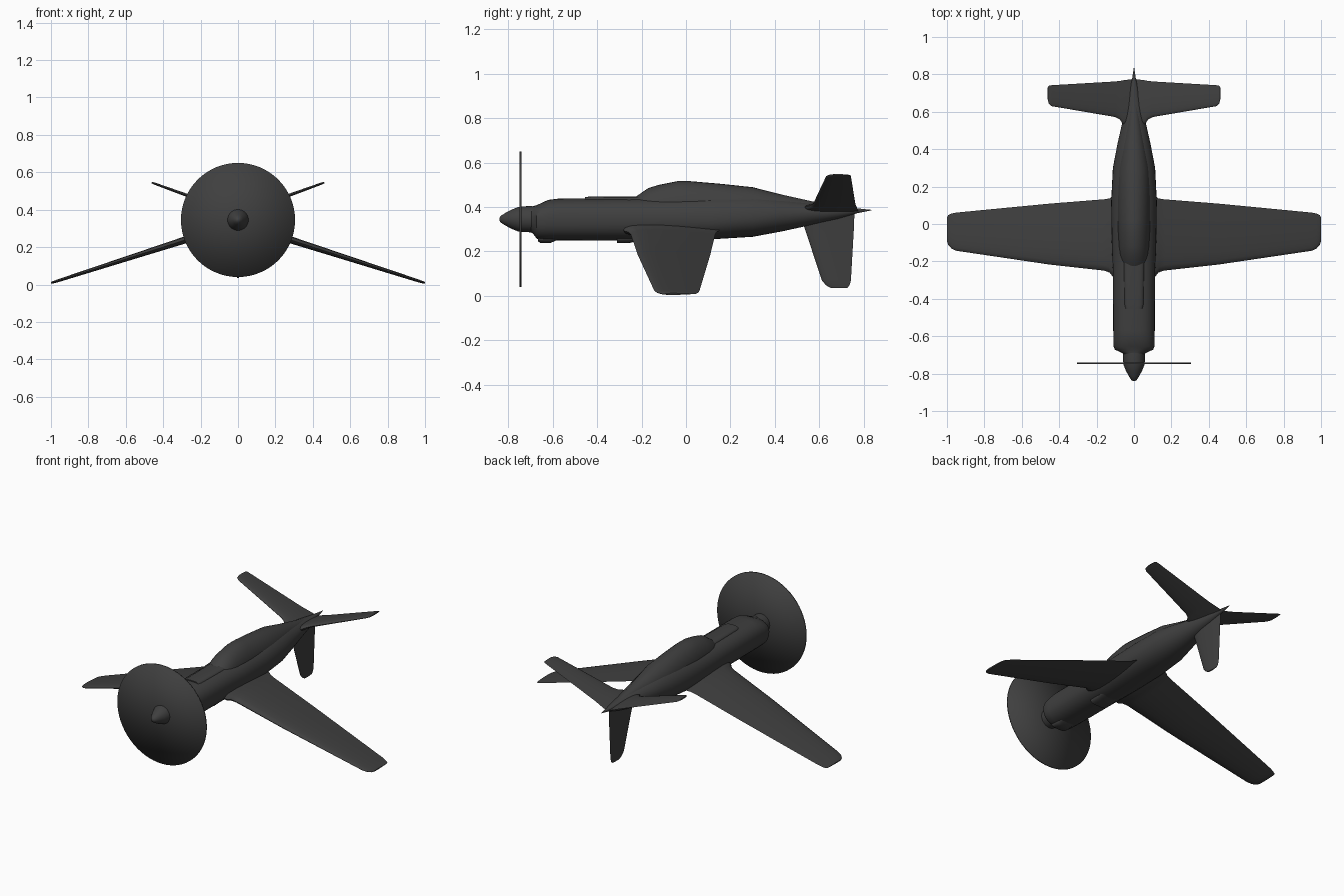
import bpy, bmesh, math
from mathutils import Vector

paint = bpy.data.materials.new("dark_grey")
paint.diffuse_color = (0.05, 0.05, 0.05, 1)


def loft(name, rings, mirror=False, angle=40):
    """Skin a list of equal-length closed rings and cap both ends."""
    bm = bmesh.new()
    vs = [[bm.verts.new(p) for p in r] for r in rings]
    n = len(vs[0])
    for a, b in zip(vs, vs[1:]):
        for i in range(n):
            j = (i + 1) % n
            bm.faces.new((a[i], a[j], b[j], b[i]))
    bm.faces.new(vs[0])
    bm.faces.new(vs[-1])
    bmesh.ops.recalc_face_normals(bm, faces=bm.faces)
    me = bpy.data.meshes.new(name)
    bm.to_mesh(me)
    bm.free()
    me.materials.append(paint)
    ob = bpy.data.objects.new(name, me)
    bpy.context.collection.objects.link(ob)
    bpy.ops.object.select_all(action='DESELECT')
    ob.select_set(True)
    bpy.context.view_layer.objects.active = ob
    bpy.ops.object.shade_smooth_by_angle(angle=math.radians(angle))
    if mirror:
        ob.modifiers.new("mirror", 'MIRROR')
    return ob


def oval(y, hw, zb, zt, zm=None, e=1.0, n=32):
    """Rounded section with separate lower and upper heights; e < 1 is boxier."""
    zm = (zb + zt) / 2 if zm is None else zm
    pts = []
    for i in range(n):
        a = 2 * math.pi * i / n
        c, s = math.cos(a), math.sin(a)
        x = hw * math.copysign(abs(c) ** e, c)
        h = (zt - zm) if s > 0 else (zm - zb)
        pts.append((x, y, zm + h * math.copysign(abs(s) ** e, s)))
    return pts


def foil(p, normal, lead, trail, thick):
    """Symmetric aerofoil section through p (x, z), thickened along normal."""
    us = (0.02, 0.08, 0.2, 0.4, 0.6, 0.8)
    def pt(u, side):
        t = 2.6 * (math.sqrt(u) - u) * 0.75 + 0.25 * u * (1 - u)
        d = Vector(normal).normalized() * (side * thick / 2 * t * 1.9)
        return (p[0] + d.x, lead + u * (trail - lead), p[1] + d.y)
    return [pt(0, 1)] + [pt(u, 1) for u in us] + [pt(1, 1)] + [pt(u, -1) for u in reversed(us)]


# Main body
loft("fuselage", [oval(*s) for s in (
    (-0.70, 0.055, 0.287, 0.402, 0.345, 1.0),
    (-0.69, 0.062, 0.282, 0.403, 0.345, 0.95),
    (-0.672, 0.102, 0.258, 0.408, 0.345, 0.85),
    (-0.655, 0.109, 0.252, 0.416, 0.345, 0.82),
    (-0.62, 0.110, 0.250, 0.432, 0.345, 0.82),
    (-0.57, 0.111, 0.250, 0.438, 0.345, 0.82),
    (-0.25, 0.113, 0.248, 0.440, 0.345, 0.85),
    (-0.10, 0.119, 0.248, 0.445, 0.345, 0.88),
    (0.12, 0.122, 0.255, 0.455, 0.345, 0.9),
    (0.30, 0.113, 0.266, 0.460, 0.355, 0.95),
    (0.43, 0.088, 0.290, 0.440, 0.365, 1.0),
    (0.55, 0.061, 0.316, 0.422, 0.372, 1.0),
    (0.68, 0.034, 0.345, 0.404, 0.378, 1.0),
    (0.77, 0.011, 0.372, 0.394, 0.384, 1.0),
    (0.835, 0.001, 0.385, 0.387, 0.386, 1.0))])

# Canopy and spine blending into the tail
loft("canopy", [oval(y, hw, 0.35, zt, 0.39) for y, hw, zt in (
    (-0.25, 0.050, 0.430), (-0.225, 0.066, 0.447), (-0.17, 0.078, 0.485),
    (-0.12, 0.084, 0.500), (-0.04, 0.088, 0.516), (0.02, 0.090, 0.516),
    (0.15, 0.090, 0.505), (0.30, 0.085, 0.489), (0.43, 0.060, 0.456),
    (0.56, 0.036, 0.427), (0.68, 0.015, 0.402))])

# Scoops above and below the engine cowling
loft("top_scoop", [oval(y, hw, 0.39, zt, None, 0.6) for y, hw, zt in (
    (-0.455, 0.046, 0.445), (-0.43, 0.052, 0.447), (-0.18, 0.056, 0.447))])
loft("chin_intake", [oval(y, 0.05, zb, 0.30, None, 0.6) for y, zb in (
    (-0.665, 0.245), (-0.655, 0.238), (-0.61, 0.238), (-0.58, 0.251))])
loft("belly_scoop", [oval(y, 0.06, zb, 0.30, None, 0.6) for y, zb in (
    (-0.31, 0.237), (-0.25, 0.239), (-0.20, 0.252))])

# Spinner and propeller disc
ZC = 0.345
loft("spinner", [oval(y, r, ZC - r, ZC + r) for y, r in (
    (-0.84, 0.003), (-0.835, 0.014), (-0.815, 0.027), (-0.785, 0.043),
    (-0.755, 0.055), (-0.735, 0.058), (-0.69, 0.059))])
loft("propeller_disc", [oval(y, r, ZC - r, ZC + r, n=64) for y, r in (
    (-0.749, 0.002), (-0.749, 0.305), (-0.741, 0.305), (-0.741, 0.002))], angle=180)

# Drooping wings with root fillets and rounded tips
loft("wings", [foil((x, 0.329 - 0.321 * x), (0.321, 1), a, b, t) for x, a, b, t in (
    (0.05, -0.29, 0.16, 0.055), (0.115, -0.28, 0.148, 0.052),
    (0.13, -0.26, 0.137, 0.046), (0.16, -0.249, 0.132, 0.042),
    (0.45, -0.217, 0.109, 0.032), (0.95, -0.143, 0.061, 0.016),
    (0.975, -0.132, 0.056, 0.014), (0.993, -0.112, 0.048, 0.012),
    (0.999, -0.095, 0.035, 0.008))], mirror=True)

# Raised tailplanes
loft("tailplanes", [foil((x, 0.378 + 0.362 * x), (-0.362, 1), a, b, t) for x, a, b, t in (
    (0.005, 0.52, 0.775, 0.030), (0.06, 0.535, 0.768, 0.028),
    (0.075, 0.558, 0.765, 0.025), (0.10, 0.572, 0.762, 0.022),
    (0.44, 0.630, 0.742, 0.012), (0.455, 0.642, 0.740, 0.010),
    (0.461, 0.665, 0.733, 0.007))], mirror=True)

# Fin under the tail
loft("lower_fin", [foil((0, z), (1, 0), a, b, t) for z, a, b, t in (
    (0.385, 0.50, 0.758, 0.030), (0.315, 0.53, 0.756, 0.026),
    (0.28, 0.542, 0.754, 0.022), (0.07, 0.611, 0.742, 0.014),
    (0.048, 0.630, 0.736, 0.012), (0.035, 0.652, 0.725, 0.008))])
